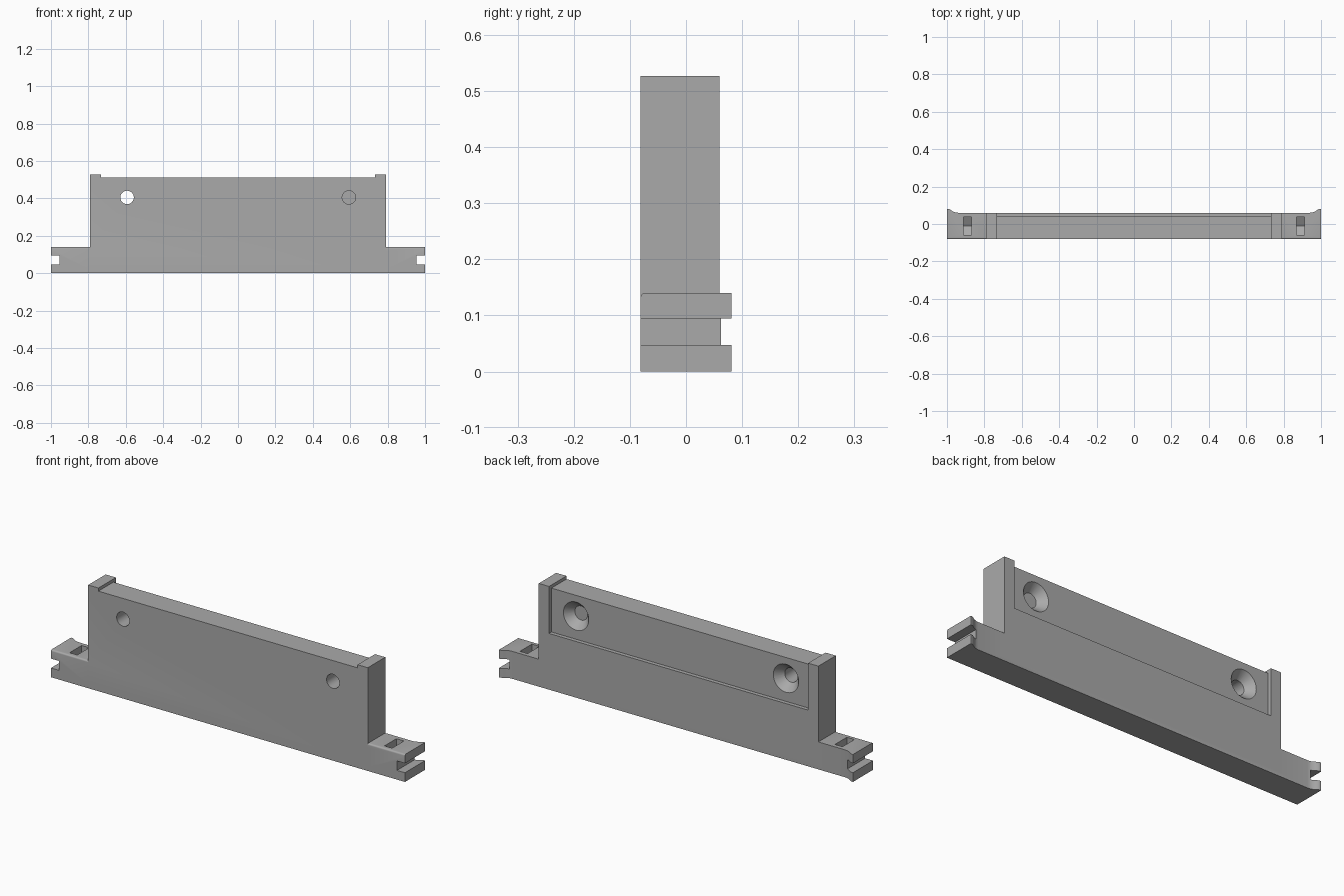
import bpy, bmesh, math
from mathutils import Matrix

if "Cube" in bpy.data.objects:
    bpy.data.objects.remove(bpy.data.objects["Cube"])

grey = bpy.data.materials.new("plain grey")
grey.diffuse_color = (0.4, 0.4, 0.4, 1)
grey.use_nodes = True
grey.node_tree.nodes["Principled BSDF"].inputs["Base Color"].default_value = grey.diffuse_color


def make(name, bm):
    bmesh.ops.recalc_face_normals(bm, faces=bm.faces)
    me = bpy.data.meshes.new(name)
    bm.to_mesh(me)
    bm.free()
    me.materials.append(grey)
    ob = bpy.data.objects.new(name, me)
    bpy.context.collection.objects.link(ob)
    return ob


def prism(name, pts, vec):
    """Extrude a polygon of 3D points along a vector."""
    bm = bmesh.new()
    f = bm.faces.new([bm.verts.new(p) for p in pts])
    r = bmesh.ops.extrude_face_region(bm, geom=[f])
    bmesh.ops.translate(bm, vec=vec, verts=[v for v in r["geom"] if isinstance(v, bmesh.types.BMVert)])
    return make(name, bm)


def box(name, x0, x1, y0, y1, z0, z1):
    return prism(name, [(x0, y0, z0), (x1, y0, z0), (x1, y1, z0), (x0, y1, z0)], (0, 0, z1 - z0))


def cone(name, r1, r2, length, centre, axis):
    """Round solid; r2 is the end towards +axis."""
    bm = bmesh.new()
    bmesh.ops.create_cone(bm, cap_ends=True, segments=48, radius1=r1, radius2=r2, depth=length)
    rot = Matrix.Rotation(math.pi / 2, 4, 'Y') if axis == 'X' else Matrix.Rotation(-math.pi / 2, 4, 'X')
    bm.transform(Matrix.Translation(centre) @ rot)
    return make(name, bm)


def combine(target, other, op):
    m = target.modifiers.new(other.name, 'BOOLEAN')
    m.operation, m.solver, m.object = op, 'EXACT', other
    bpy.context.view_layer.objects.active = target
    bpy.ops.object.modifier_apply(modifier=m.name)
    bpy.data.objects.remove(other)


FRONT, BACK, LUG_TOP = -0.081, 0.06, 0.14

# Full-length foot with flared back corners
flare = [(0.94, BACK), (0.953, 0.0615), (0.965, 0.0655), (0.977, 0.073), (0.987, 0.0795), (0.993, 0.081), (1, 0.081)]
outline = [(-1, FRONT), (1, FRONT)] + flare[::-1] + [(-x, y) for x, y in flare]
plate = prism("mounting_plate", [(x, y, 0) for x, y in outline], (0, 0, LUG_TOP))

# Rounded top front edge of the foot
bm = bmesh.new()
bm.from_mesh(plate.data)
edge = [e for e in bm.edges if all(v.co.z > 0.13 and v.co.y < -0.08 for v in e.verts)]
bmesh.ops.bevel(bm, geom=edge, offset=0.008, segments=4, profile=0.5, affect='EDGES')
bm.to_mesh(plate.data)
bm.free()

# Upright panel with a raised stop at each end
panel = [(-0.79, 0.02), (0.79, 0.02), (0.79, 0.527), (0.732, 0.527), (0.732, 0.511),
         (-0.732, 0.511), (-0.732, 0.527), (-0.79, 0.527)]
combine(plate, prism("panel", [(x, FRONT, z) for x, z in panel], (0, BACK - FRONT, 0)), 'UNION')

# Shallow recess in the back
combine(plate, box("recess", -0.732, 0.732, 0.04, 0.2, 0.287, 0.7), 'DIFFERENCE')

for s in (-1, 1):
    # Countersunk screw holes
    combine(plate, cone("screw_hole", 0.036, 0.036, 0.5, (s * 0.593, 0, 0.405), 'Y'), 'DIFFERENCE')
    combine(plate, cone("countersink", 0.036, 0.072, 0.042, (s * 0.593, 0.0195, 0.405), 'Y'), 'DIFFERENCE')
    # Slot through each end
    a, b = sorted((s * 0.955, s * 1.2))
    combine(plate, box("end_slot", a, b, -0.3, 0.3, 0.047, 0.095), 'DIFFERENCE')
    # Nut pocket, open at the top with a V floor
    w, yc, zc = 0.048, -0.0095, 0.065
    k = w / math.sqrt(3)
    pocket = [(yc - w, 0.3), (yc - w, zc - k), (yc, zc - 2 * k), (yc + w, zc - k), (yc + w, 0.3)]
    combine(plate, prism("nut_pocket", [(s * 0.868, y, z) for y, z in pocket], (s * 0.043, 0, 0)), 'DIFFERENCE')
    # Lengthwise bolt hole
    combine(plate, cone("bolt_hole", 0.026, 0.026, 0.36, (s * 1.02, -0.011, 0.065), 'X'), 'DIFFERENCE')

bpy.context.view_layer.objects.active = plate
plate.select_set(True)
bpy.ops.object.shade_smooth_by_angle(angle=math.radians(30))
